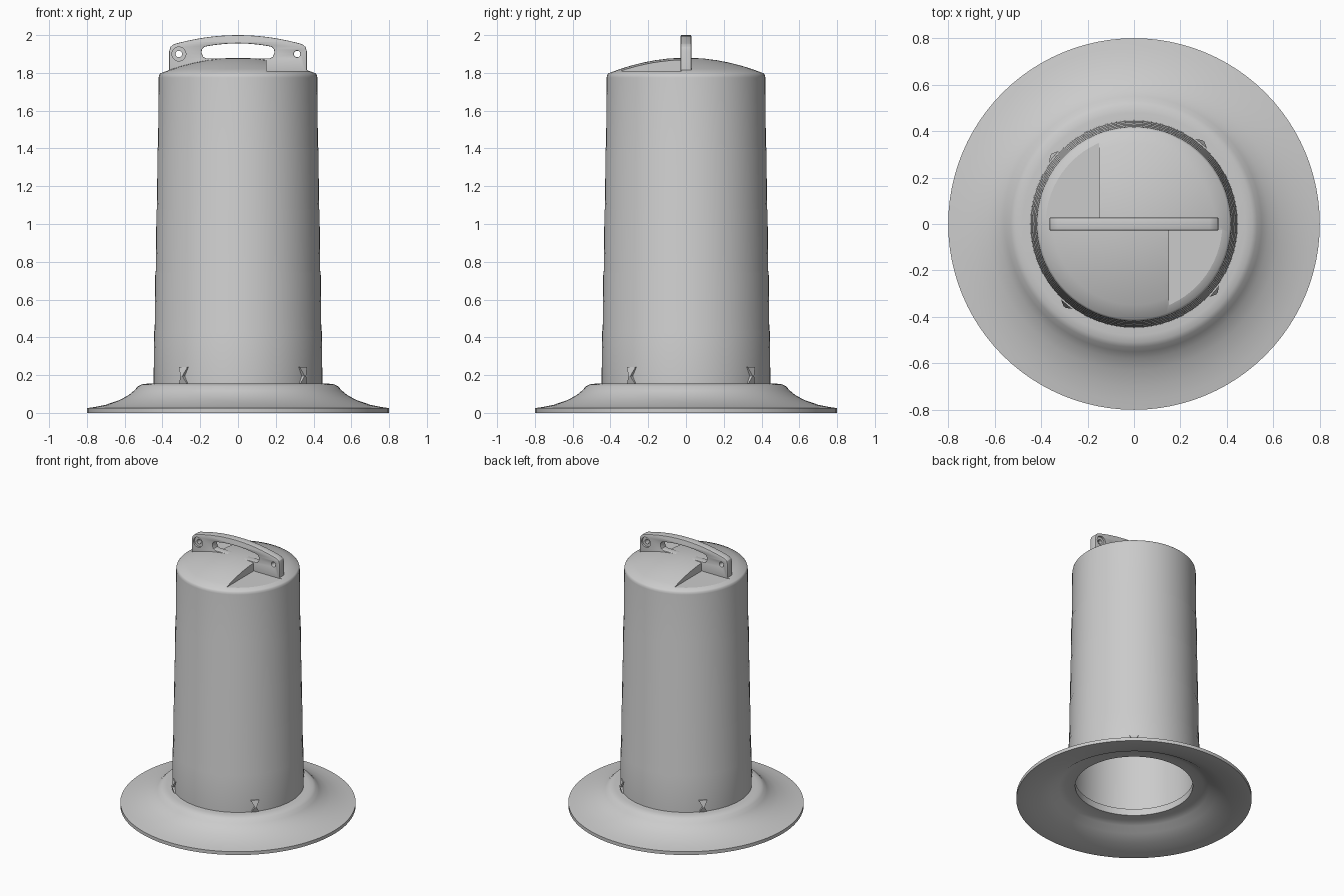
import bpy, bmesh, math
from mathutils import Matrix

cube = bpy.data.objects.get("Cube")
if cube:
    bpy.data.objects.remove(cube)

grey = bpy.data.materials.new("plain grey")
grey.use_nodes = True
colour = (0.6, 0.6, 0.6, 1)
grey.diffuse_color = colour
grey.node_tree.nodes["Principled BSDF"].inputs["Base Color"].default_value = colour


def finish(name, bm, smooth=True):
    bmesh.ops.recalc_face_normals(bm, faces=bm.faces)
    mesh = bpy.data.meshes.new(name)
    bm.to_mesh(mesh)
    bm.free()
    mesh.materials.append(grey)
    ob = bpy.data.objects.new(name, mesh)
    bpy.context.collection.objects.link(ob)
    if smooth:
        shade(ob)
    return ob


def shade(ob):
    bpy.ops.object.select_all(action="DESELECT")
    ob.select_set(True)
    bpy.context.view_layer.objects.active = ob
    bpy.ops.object.shade_smooth_by_angle(angle=math.radians(30))


def lathe(name, profile, closed, steps=72):
    """Spin a (radius, height) profile round the z axis."""
    bm = bmesh.new()
    verts = [bm.verts.new((r, 0, z)) for r, z in profile]
    edges = [bm.edges.new(p) for p in zip(verts, verts[1:])]
    if closed:
        edges.append(bm.edges.new((verts[-1], verts[0])))
    bmesh.ops.spin(bm, geom=verts + edges, cent=(0, 0, 0), axis=(0, 0, 1),
                   angle=math.tau, steps=steps)
    bmesh.ops.remove_doubles(bm, verts=bm.verts, dist=0.0005)
    return finish(name, bm)


def cut(target, cutter):
    cutter.hide_render = True
    cutter.hide_set(True)
    mod = target.modifiers.new(cutter.name, "BOOLEAN")
    mod.operation = "DIFFERENCE"
    mod.solver = "EXACT"
    mod.object = cutter


# Weighted base ring: flared skirt with a hollow underside
lathe("base_ring", [
    (.80, 0), (.80, .025), (.76, .031), (.70, .043), (.63, .067), (.58, .093),
    (.55, .118), (.53, .14), (.51, .151), (.48, .155), (.40, .155),
    (.40, .105), (.47, .103), (.51, .088), (.56, .055), (.64, .025),
    (.72, .008), (.78, 0)], closed=True, steps=96)

# Drum: stepped bands narrowing upwards, shallow domed lid, open below
bands = [.15, .43, .74, 1.07, 1.4, 1.775]
outer = []
for i, (low, high) in enumerate(zip(bands, bands[1:])):
    radius = .447 - i * .006
    outer += [(radius, low + .012), (radius - .003, high)]
outer[0] = (.447, .15)
dome = [(.41 * t, 1.88 - .082 * t * t) for t in (1, .85, .7, .55, .4, .25, .1, 0)]
inner = [(0, 1.765), (.40, 1.765), (.43, .15)]
drum = lathe("drum_body", outer + [(.417, 1.79)] + dome + inner, closed=True)

# Two opposite flat finger recesses in the lid
for side in (1, -1):
    bm = bmesh.new()
    bmesh.ops.create_cube(bm, size=1, matrix=Matrix.Translation(
        (side * .40, -side * .275, 1.909)) @ Matrix.Diagonal((.5, .5, .2, 1)))
    cut(drum, finish("recess_cutter", bm, smooth=False))


# Handle: flat arched plate with a grip slot and a hole at each end
def circle(x, z, r, n=24):
    return [(x + r * math.cos(math.tau * k / n), z + r * math.sin(math.tau * k / n))
            for k in range(n)]


def arch(half, end, top, n=12):
    return [(half * (1 - 2 * k / n), top - (top - end) * (1 - 2 * k / n) ** 2)
            for k in range(n + 1)]


hole_x, hole_z = .313, 1.90
right = [(.36, 1.79), (.36, 1.915), (.354, 1.935), (.34, 1.947)]
outline = right + arch(.325, 1.952, 1.996) + [(-x, z) for x, z in reversed(right)]
slot_side = [(.17, 1.873), (.187, 1.882), (.197, 1.905), (.195, 1.925), (.183, 1.94)]
slot = slot_side + arch(.165, 1.945, 1.96) + [(-x, z) for x, z in reversed(slot_side)]

curve = bpy.data.curves.new("handle_outline", "CURVE")
curve.dimensions = "2D"
curve.fill_mode = "BOTH"
curve.extrude = .024
curve.bevel_depth = .004
curve.bevel_resolution = 1
for loop in (outline, slot, circle(hole_x, hole_z, .021), circle(-hole_x, hole_z, .021)):
    spline = curve.splines.new("POLY")
    spline.points.add(len(loop) - 1)
    for point, (x, z) in zip(spline.points, loop):
        point.co = (x, z, 0, 1)
    spline.use_cyclic_u = True
temp = bpy.data.objects.new("handle_outline", curve)
bpy.context.collection.objects.link(temp)
bm = bmesh.new()
bm.from_mesh(temp.to_mesh())
temp.to_mesh_clear()
bpy.data.objects.remove(temp)
bmesh.ops.remove_doubles(bm, verts=bm.verts, dist=0.0002)
bmesh.ops.transform(bm, matrix=Matrix.Rotation(math.pi / 2, 4, "X"), verts=bm.verts)
handle = finish("handle", bm)

# Counterbores on opposite faces of the handle
for side in (1, -1):
    bm = bmesh.new()
    bmesh.ops.create_cone(
        bm, cap_ends=True, segments=24, radius1=.037, radius2=.037, depth=.04,
        matrix=Matrix.Translation((-side * hole_x, -side * .034, hole_z))
        @ Matrix.Rotation(math.pi / 2, 4, "X"))
    cut(handle, finish("counterbore_cutter", bm, smooth=False))

# Four hourglass locking tabs around the foot of the drum
for k in range(4):
    bm = bmesh.new()
    rings = []
    for z, half, out in ((.15, .03, .452), (.195, .006, .466), (.242, .03, .452)):
        rings.append([bm.verts.new(c) for c in (
            (.43, -half, z), (out, -half, z), (out, half, z), (.43, half, z))])
    for a, b in zip(rings, rings[1:]):
        for i in range(4):
            j = (i + 1) % 4
            bm.faces.new((a[i], a[j], b[j], b[i]))
    bm.faces.new(rings[0])
    bm.faces.new(rings[-1])
    turn = Matrix.Rotation(math.radians(-40 + 90 * k), 4, "Z")
    bmesh.ops.transform(bm, matrix=turn, verts=bm.verts)
    finish(f"locking_tab_{k + 1}", bm, smooth=False)
